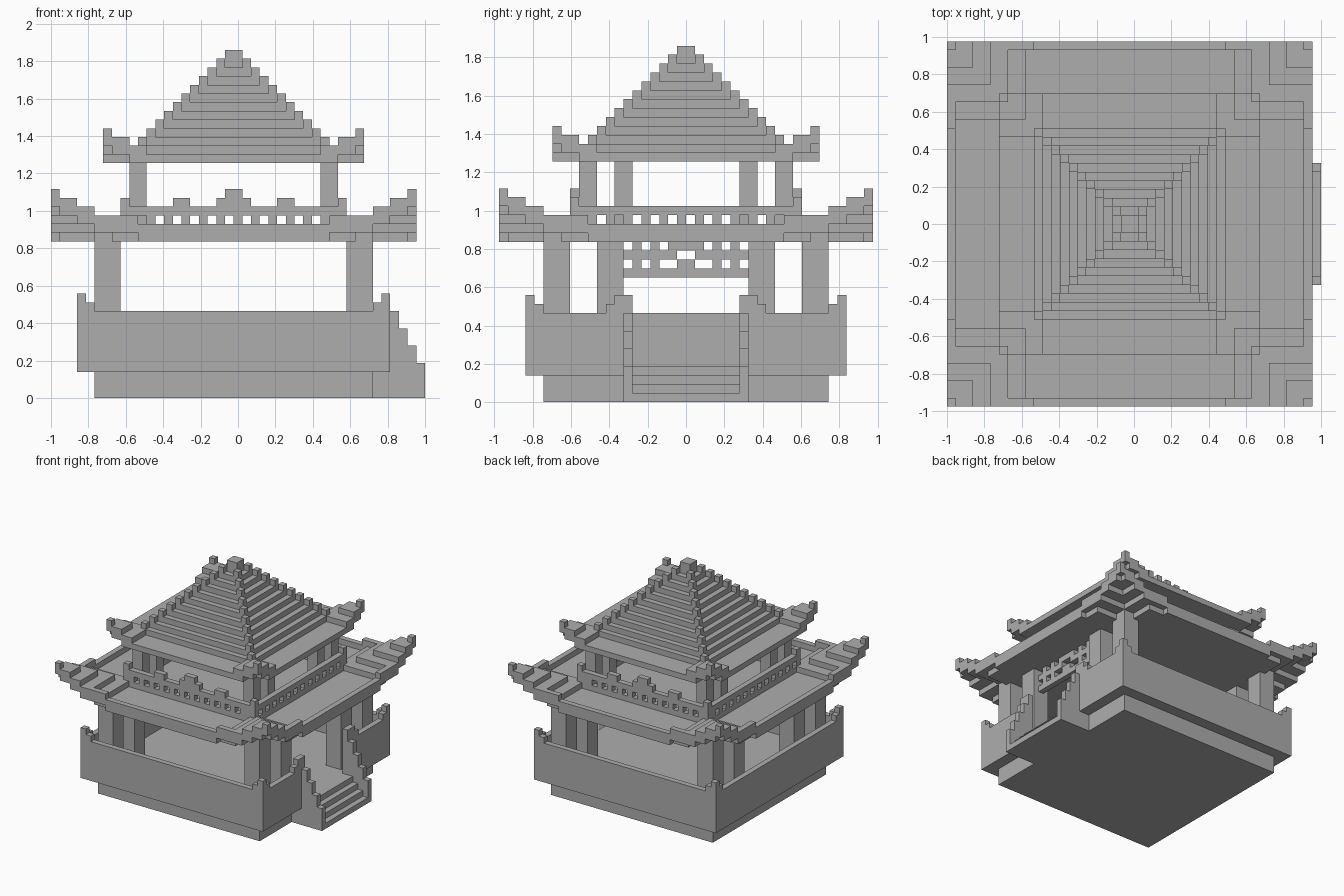
import bpy, bmesh
from mathutils import Vector

old = bpy.data.objects.get("Cube")
if old:
    bpy.data.objects.remove(old, do_unlink=True)

U = 2 / 43          # edge of one block
CX = -U / 2         # pavilion axis; the stairs stick out on +x

stone = bpy.data.materials.new("grey_stone")
stone.use_nodes = True
grey = (0.42, 0.42, 0.42, 1)
stone.diffuse_color = grey
stone.node_tree.nodes["Principled BSDF"].inputs["Base Color"].default_value = grey


def part(name, boxes):
    """One object from boxes (x0, x1, y0, y1, z0, z1) in block units."""
    bm = bmesh.new()
    for x0, x1, y0, y1, z0, z1 in boxes:
        size = Vector((x1 - x0, y1 - y0, z1 - z0)) * U
        mid = Vector((x0 + x1, y0 + y1, z0 + z1)) * U / 2
        verts = bmesh.ops.create_cube(bm, size=1)["verts"]
        bmesh.ops.scale(bm, vec=size, verts=verts)
        bmesh.ops.translate(bm, vec=mid + Vector((CX, 0, 0)), verts=verts)
    mesh = bpy.data.meshes.new(name)
    bm.to_mesh(mesh)
    bm.free()
    mesh.materials.append(stone)
    obj = bpy.data.objects.new(name, mesh)
    bpy.context.collection.objects.link(obj)


def slab(h, z0, z1):
    return [(-h, h, -h, h, z0, z1)]


def ring(inner, outer, z0, z1):
    i, o = inner, outer
    return [(-o, o, -o, -i, z0, z1), (-o, o, i, o, z0, z1),
            (-o, -i, -i, i, z0, z1), (i, o, -i, i, z0, z1)]


def flip_x(boxes):
    return boxes + [(-b, -a, c, d, e, f) for a, b, c, d, e, f in boxes]


def flip_y(boxes):
    return boxes + [(a, b, -d, -c, e, f) for a, b, c, d, e, f in boxes]


def four(boxes):
    return flip_x(flip_y(boxes))


def swap(boxes):
    return boxes + [(c, d, a, b, e, f) for a, b, c, d, e, f in boxes]


def corner(a, b, z0, z1):
    return four([(a, b, a, b, z0, z1)])


def corner_step(a, b, outer, z0, z1):
    """L-shaped step of an upturned eave corner, at all four corners."""
    return four([(a, b, a, outer, z0, z1), (b, outer, a, b, z0, z1)])


# Plinth and terrace floor
part("plinth", slab(16, 0, 3))
part("terrace_floor", slab(18, 3, 4))

# Parapet wall, open on +x for the stairs
part("parapet_wall", flip_y([(-18, 18, 17, 18, 4, 10), (17, 18, 6, 17, 4, 10)])
     + [(-18, -17, -17, 17, 4, 10)])
part("parapet_corners", corner(17, 18, 10, 12)
     + four(swap([(16, 17, 17, 18, 10, 11)])))
part("gate_posts", flip_y([(17, 18, 6, 8, 10, 12), (17, 18, 8, 9, 10, 11)]))

# Stairs with stepped cheek walls
part("stairs", [(16, 22 - i, -6, 6, i, i + 1) for i in range(4)])
part("stair_cheeks", flip_y([(16, 18, 6, 7, 0, 4)]
     + [(18 + i, 19 + i, 6, 7, 0, 10 - 2 * i) for i in range(4)]))

# Lower pillars
part("lower_pillars", corner(13, 16, 4, 19) + four([(13, 16, 7, 10, 4, 18)]))

# Fretwork above the entrance
fret = [(14, 15, -7, 7, 14, 15), (14, 15, -2, 2, 17, 18)]
fret += flip_y([(14, 15, 1, 7, 16, 17), (14, 15, 0, 1, 15, 16),
                (14, 15, 3, 4, 15, 16), (14, 15, 5, 6, 15, 16),
                (14, 15, 3, 4, 17, 18), (14, 15, 5, 6, 17, 18)])
part("entrance_fretwork", fret)

# Lower roof: flat deck, raised rim, upturned corners
part("lower_roof_deck", [(-14, 14, -20, 20, 18, 19)]
     + flip_x([(14, 20, -14, 14, 18, 19)]))
part("lower_roof_rim", flip_y([(-11, 11, 20, 21, 18, 20)])
     + flip_x([(20, 21, -11, 11, 18, 20)])
     + four(swap([(11, 14, 20, 21, 19, 21)])))
corners = corner_step(12, 14, 20, 19, 20)
for i in range(3):
    corners += corner_step(14 + 2 * i, 16 + 2 * i, 21, 19 + i, 21 + i)
part("lower_roof_corners", corners + corner(20, 21, 22, 24))

# Balcony railing with a row of square holes
part("railing_rails", ring(12, 13, 19, 20) + ring(12, 13, 21, 22))
bars = flip_y([(i, i + 1, 12, 13, 20, 21) for i in range(-10, 10, 2)]
              + [(-13, -11, 12, 13, 20, 21), (10, 13, 12, 13, 20, 21)])
bars += flip_x([(12, 13, i, i + 1, 20, 21) for i in range(-11, 12, 2)])
part("railing_bars", bars)
part("railing_crests", corner(12, 13, 22, 23)
     + four([(5, 7, 12, 13, 22, 23)])
     + flip_y([(-2, 2, 12, 13, 22, 23), (-1, 1, 12, 13, 23, 24)]))

# Upper pillars
part("upper_pillars", corner(10, 12, 19, 27) + four([(10, 12, 6, 8, 19, 27)]))

# Upper roof: eave, upturned corners, stepped pyramid with raised hips
part("upper_roof_eave", [(-12, 12, -15, 15, 27, 28)]
     + flip_x([(12, 15, -12, 12, 27, 28)]))
part("upper_roof_corners", corner_step(10, 12, 15, 28, 29)
     + corner_step(12, 14, 15, 28, 30) + corner(14, 15, 29, 31))
tiers, hips = [], []
for h in range(2, 12):
    tiers += slab(h, 39 - h, 40 - h)
    hips += corner(h - 1, h, 40 - h, 41 - h)
part("upper_roof_tiers", tiers)
part("upper_roof_hips", hips)
part("roof_finial", slab(1, 38, 40))
